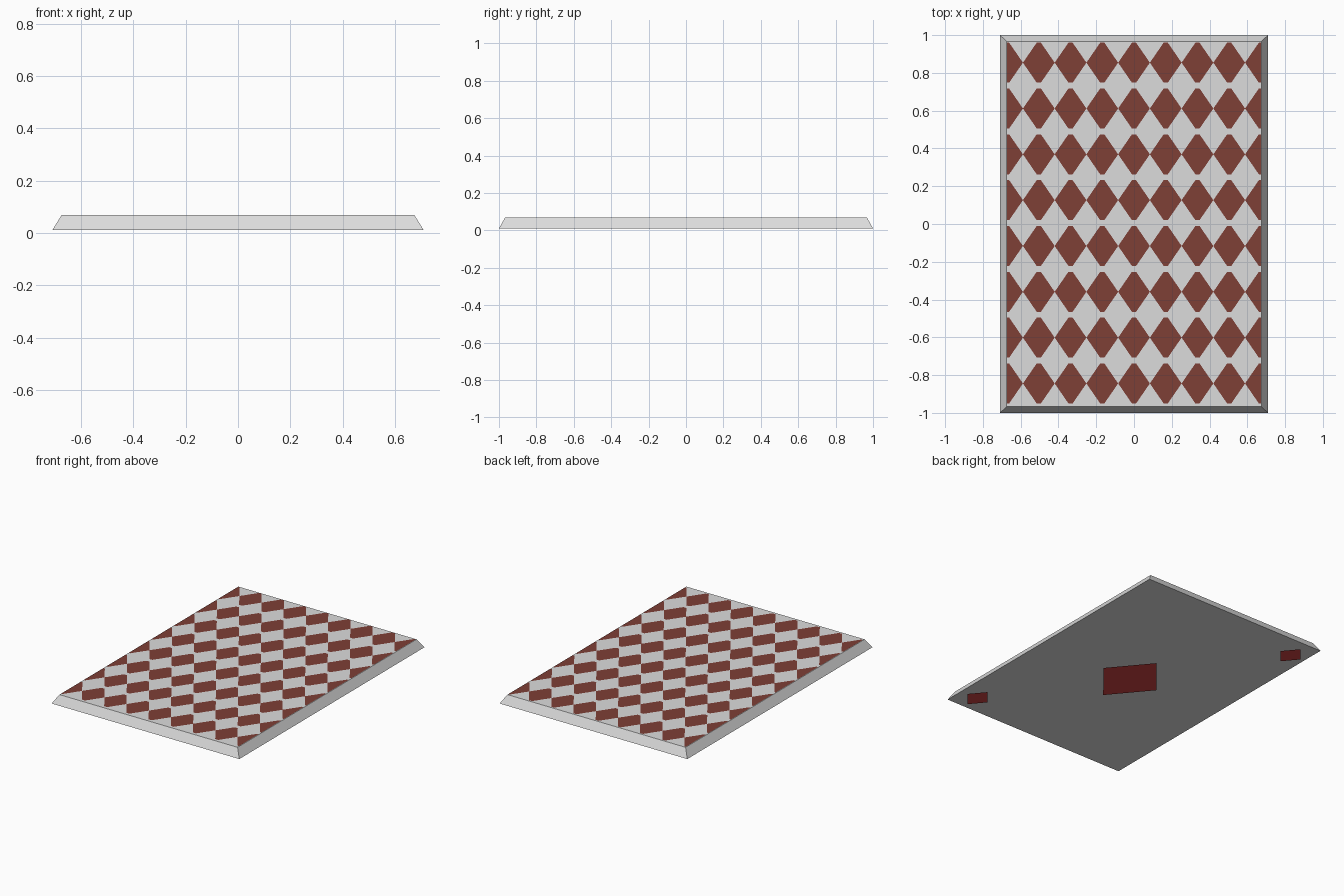
import bpy

if "Cube" in bpy.data.objects:
    bpy.data.objects.remove(bpy.data.objects["Cube"])

def material(name, rgb):
    m = bpy.data.materials.new(name)
    m.diffuse_color = (*rgb, 1)
    m.use_nodes = True
    m.node_tree.nodes["Principled BSDF"].inputs["Base Color"].default_value = m.diffuse_color
    return m

pale_grey = material("pale grey", (0.72, 0.72, 0.72))
brick_red = material("brick red", (0.21, 0.05, 0.037))
bright_red = material("bright red", (0.62, 0.055, 0.055))

def make(name, verts, faces, mat):
    me = bpy.data.meshes.new(name)
    me.from_pydata(verts, [], faces)
    me.materials.append(mat)
    me.update()
    ob = bpy.data.objects.new(name, me)
    bpy.context.collection.objects.link(ob)
    return ob

def rect(w, d, z):
    return [(-w, -d, z), (w, -d, z), (w, d, z), (-w, d, z)]

# Slab with sloping sides
Z0, Z1 = 0.011, 0.069
TOP_X, TOP_Y = 0.674, 0.967
make("slab", rect(0.71, 1.0, Z0) + rect(TOP_X, TOP_Y, Z1),
     [(3, 2, 1, 0), (4, 5, 6, 7)] +
     [(i, (i + 1) % 4, (i + 1) % 4 + 4, i + 4) for i in range(4)], pale_grey)

# Painted diamonds: tips slightly blunted, outer columns halved at the edge
PX, PY = 0.168, 0.2426
HX, HY, TIP = 0.084, 0.106, 0.011
outline = [(-HX, 0), (-TIP, -HY), (0, -HY), (TIP, -HY),
           (HX, 0), (TIP, HY), (0, HY), (-TIP, HY)]
verts, faces = [], []
for row in range(8):
    cy = 0.005 + (row - 3.5) * PY
    for col in range(-4, 5):
        pts = outline
        if col == -4:
            pts = [p for p in outline if p[0] >= 0]
        elif col == 4:
            pts = [p for p in outline if p[0] <= 0]
        faces.append(range(len(verts), len(verts) + len(pts)))
        verts += [(col * PX + x, cy + y, Z1 + 0.0015) for x, y in pts]
make("diamond_pattern", verts, faces, brick_red)

# Red diamond plates underneath, resting on the ground and facing down
def under_plate(name, cx, cy, hx, hy):
    make(name, [(cx - hx, cy, 0), (cx, cy + hy, 0), (cx + hx, cy, 0), (cx, cy - hy, 0)],
         [(0, 1, 2, 3)], bright_red)

under_plate("under_plate_centre", 0, -0.04, 0.22, 0.265)
for s, side in ((1, "front"), (-1, "back")):
    under_plate("under_plate_" + side, s * 0.588, -s * 0.85, 0.083, 0.1)
